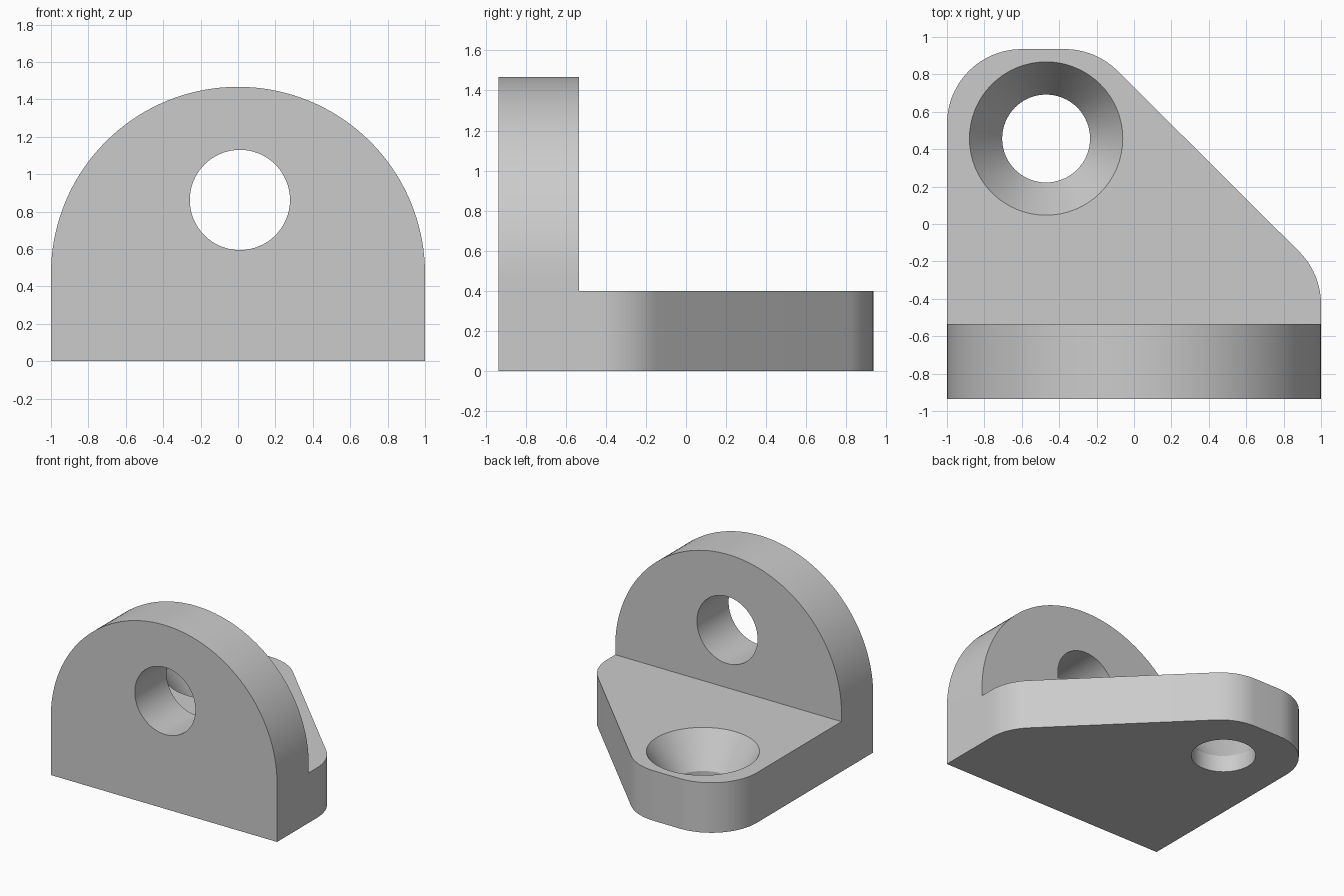
import bpy, bmesh
from math import radians, sin, cos
from mathutils import Vector

cube = bpy.data.objects.get("Cube")
if cube:
    bpy.data.objects.remove(cube)

FRONT, BACK, WALL_BACK = -0.935, 0.935, -0.535
BASE_TOP, ARCH_Z = 0.4, 0.467

grey = bpy.data.materials.new("light grey")
grey.use_nodes = True
colour = (0.6, 0.6, 0.6, 1)
grey.diffuse_color = colour
grey.node_tree.nodes["Principled BSDF"].inputs["Base Color"].default_value = colour


def arc(cx, cy, r, start, end, steps):
    """Points along a circular arc, angles in degrees."""
    angles = [radians(start + (end - start) * i / steps) for i in range(steps + 1)]
    return [(cx + r * cos(a), cy + r * sin(a)) for a in angles]


def make_object(name, bm):
    bmesh.ops.recalc_face_normals(bm, faces=bm.faces)
    mesh = bpy.data.meshes.new(name)
    bm.to_mesh(mesh)
    bm.free()
    mesh.materials.append(grey)
    obj = bpy.data.objects.new(name, mesh)
    bpy.context.collection.objects.link(obj)
    return obj


def extrude(name, points, offset):
    """Closed prism from a planar outline."""
    bm = bmesh.new()
    face = bm.faces.new([bm.verts.new(p) for p in points])
    result = bmesh.ops.extrude_face_region(bm, geom=[face])
    verts = [v for v in result["geom"] if isinstance(v, bmesh.types.BMVert)]
    bmesh.ops.translate(bm, verts=verts, vec=Vector(offset))
    return make_object(name, bm)


def lathe(name, profile, centre):
    """Solid of revolution about a vertical axis, from (radius, z) points."""
    bm = bmesh.new()
    rings = [[bm.verts.new((x, y, z)) for x, y in arc(*centre, r, 0, 360, 64)[:-1]]
             for r, z in profile]
    for low, high in zip(rings, rings[1:]):
        for i in range(64):
            j = (i + 1) % 64
            bm.faces.new((low[i], low[j], high[j], high[i]))
    bm.faces.new(rings[0])
    bm.faces.new(rings[-1])
    return make_object(name, bm)


def combine(target, tool, operation):
    mod = target.modifiers.new(operation.lower(), "BOOLEAN")
    mod.operation, mod.solver, mod.object = operation, "EXACT", tool
    with bpy.context.temp_override(object=target, active_object=target):
        bpy.ops.object.modifier_apply(modifier=mod.name)
    bpy.data.objects.remove(tool)


# Upright plate with a round top
arch = [(-1, 0), (1, 0)] + arc(0, ARCH_Z, 1, 0, 180, 72)
bracket = extrude("mounting_bracket", [(x, FRONT, z) for x, z in arch],
                  (0, WALL_BACK - FRONT, 0))

# Foot plate with one slanted side and rounded corners
foot = [(-1, FRONT), (1, FRONT)]
foot += arc(0.6, -0.43, 0.4, 0, 45, 12)
foot += arc(-0.37, BACK - 0.4, 0.4, 45, 90, 12)
foot += arc(-0.6, BACK - 0.4, 0.4, 90, 180, 24)
combine(bracket, extrude("foot_plate", [(x, y, 0) for x, y in foot], (0, 0, BASE_TOP)), "UNION")

# Pin hole through the upright plate
hole = arc(0.01, 0.862, 0.268, 0, 360, 64)[:-1]
combine(bracket, extrude("pin_hole_cutter", [(x, FRONT - 0.1, z) for x, z in hole],
                         (0, 0.6, 0)), "DIFFERENCE")

# Countersunk screw hole through the foot plate
screw = [(0.235, -0.1), (0.235, 0.133), (0.41, BASE_TOP), (0.41, BASE_TOP + 0.05)]
combine(bracket, lathe("screw_hole_cutter", screw, (-0.47, 0.457)), "DIFFERENCE")

# Smooth curved walls, crisp edges
bpy.ops.object.select_all(action="DESELECT")
bracket.select_set(True)
bpy.context.view_layer.objects.active = bracket
bpy.ops.object.shade_smooth_by_angle(angle=radians(25))
